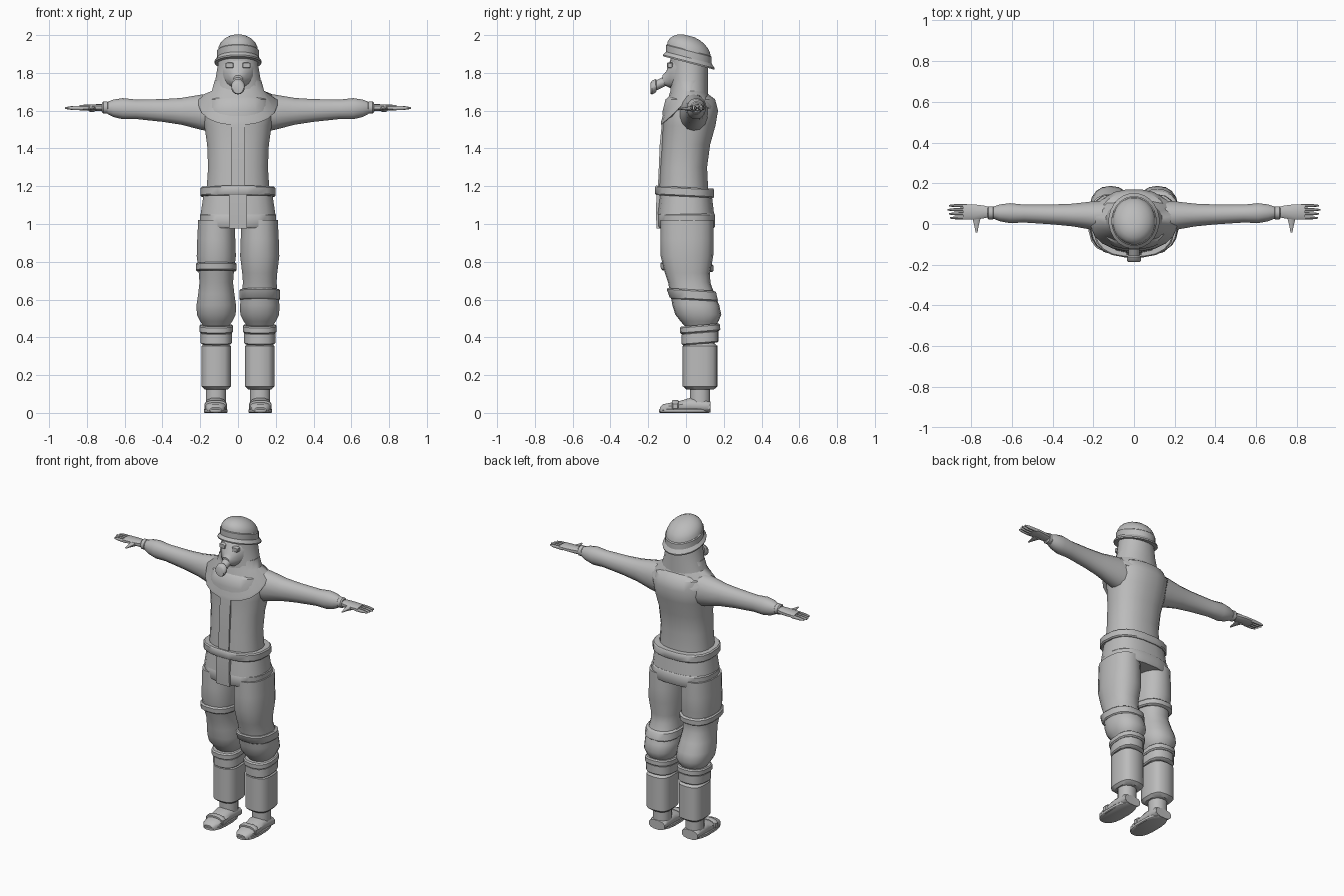
import bpy, bmesh, math
from mathutils import Vector

cube = bpy.data.objects.get("Cube")
if cube:
    bpy.data.objects.remove(cube)

shade = (.5, .5, .5, 1)
grey = bpy.data.materials.new("plain grey")
grey.use_nodes = True
grey.diffuse_color = shade
grey.node_tree.nodes["Principled BSDF"].inputs["Base Color"].default_value = shade


def finish(name, bm):
    bmesh.ops.recalc_face_normals(bm, faces=bm.faces)
    mesh = bpy.data.meshes.new(name)
    bm.to_mesh(mesh)
    bm.free()
    mesh.materials.append(grey)
    mesh.shade_smooth()
    mesh.set_sharp_from_angle(angle=math.radians(40))
    obj = bpy.data.objects.new(name, mesh)
    bpy.context.collection.objects.link(obj)


def skin(name, bm, loops):
    """Join successive loops of vertices and cap both ends."""
    for low, high in zip(loops, loops[1:]):
        for i in range(len(low)):
            j = (i + 1) % len(low)
            bm.faces.new((low[i], low[j], high[j], high[i]))
    bm.faces.new(loops[0])
    bm.faces.new(loops[-1])
    finish(name, bm)


def loft(name, axis, rings, shape, sides=16, power=2.3, side=1, slope=0, warp=None):
    """Skin rounded rings of (position, radius); shape gives centre and radii."""
    bm = bmesh.new()
    loops = []
    for t, radius in rings:
        u, v, width, depth = shape(t, radius)
        loop = []
        for i in range(sides):
            angle = math.tau * (i + .5) / sides
            c, s = math.cos(angle), math.sin(angle)
            a = u + width * math.copysign(abs(c) ** (2 / power), c)
            b = v + depth * math.copysign(abs(s) ** (2 / power), s)
            p = Vector({"X": (t, a, b), "Y": (a, t, b), "Z": (a, b, t)}[axis])
            if warp:
                warp(p)
            p.z += slope * p.y
            p.x *= side
            loop.append(bm.verts.new(p))
        loops.append(loop)
    skin(name, bm, loops)


def rim(start, end, radius, edge=.007):
    """Rings of a raised band with bevelled edges."""
    inner = radius - edge
    return [(start, inner), (start + edge, radius), (end - edge, radius), (end, inner)]


def ease(value):
    value = min(1, max(0, value))
    return value * value * (3 - 2 * value)


def oval(x, y, ratio):
    """Constant centre and constant proportion."""
    return lambda t, radius: (x, y, radius, radius * ratio)


def panel(name, rows, half_width):
    """Flat strip down the front, rows of (height, front y)."""
    bm = bmesh.new()
    loops = []
    for z, front in rows:
        back = front + .06
        corners = [(-half_width, back), (-half_width, front), (half_width, front), (half_width, back)]
        loops.append([bm.verts.new((x, y, z)) for x, y in corners])
    skin(name, bm, loops)


# Jacket body, belt and skirt
def torso(z, radius):
    return 0, .035 * ease((z - 1.3) / .3) - .012, radius, radius * .78


loft("jacket", "Z", [(1.15, .17), (1.3, .16), (1.42, .165), (1.52, .18),
                     (1.6, .19), (1.66, .17), (1.7, .1)], torso, 20)
loft("belt", "Z", rim(1.145, 1.195, .2), oval(0, -.007, .79), 20, 2.6, slope=-.05)
loft("jacket_skirt", "Z", [(1.05, .2), (1.15, .185)], oval(0, 0, .75), 20, 2.6)
loft("skirt_hem", "Z", rim(.98, 1.055, .204), oval(0, .005, .74), 20, 2.6)
panel("front_flap", [(.975, -.155), (1.06, -.16), (1.17, -.155)], .047)
panel("front_placket", [(1.17, -.15), (1.3, -.144), (1.42, -.139), (1.55, -.126)], .037)


# Hood with shoulder cape, its hem dipping at front and back
def dip_hem(p):
    if p.z < 1.7:
        reach = (p.y - .01) / .14
        p.z -= .145 * max(0, -reach) ** .8 + .075 * max(0, reach)


loft("shoulder_cape", "Z", [(1.67, .2), (1.672, .215), (1.69, .212), (1.705, .14), (1.76, .125)],
     oval(0, .013, .69), 20, 2.2, warp=dip_hem)
loft("hood", "Z", [(1.69, .145), (1.76, .122), (1.84, .108), (1.92, .1)],
     lambda z, radius: (0, .017, radius, .1), 20, 2.1)

# Helmet, tilted backwards
steps = [math.radians(a) for a in range(0, 90, 15)]
dome = [(1.92 + .083 * math.sin(a), .106 * math.cos(a)) for a in steps]
loft("helmet_crown", "Z", dome, oval(0, .015, 1.1), 24, 2, slope=-.26)
loft("helmet_band", "Z", rim(1.86, 1.924, .111, .004), oval(0, .015, 1.1), 24, 2, slope=-.26)
loft("helmet_brim", "Z", [(1.856, .1), (1.856, .124), (1.864, .125), (1.89, .107)],
     oval(0, .015, 1.1), 24, 2, slope=-.26)

# Breathing mask with drooping filter
loft("mask_face", "Y", [(-.05, .085), (-.085, .065), (-.105, .035), (-.125, .025)],
     lambda y, radius: (0, 1.74 + .8 * radius, radius, 1.1 * radius), 14)
loft("mask_stem", "Y", [(-.17, .026), (-.1, .028)], oval(0, 1.812, 1), 14, 2, slope=.5)
loft("mask_filter", "Y", rim(-.187, -.155, .036), oval(0, 1.812, 1), 14, 2, slope=.5)


# Centre lines of arm and leg
def arm(x, radius):
    return .035 + .03 * x, 1.583 + .045 * x, radius, radius * (1.36 - .4 * x)


def leg(z, radius):
    bend = ease((.78 - z) / .34)
    return .115, .005 + .07 * bend, radius, radius * (1.17 + .6 * max(0, z - .57))


def finger(y):
    return lambda x, radius: (y, 1.614, radius, radius * 1.3)


def shoe(y, height):
    return .118, height / 2, min(.058, height), height / 2


for name, s in (("left", 1), ("right", -1)):
    loft(name + "_lens", "Y", rim(-.1, -.07, .022, .004), oval(.045, 1.84, .7), 8, 5, s)

    # Sleeve, glove and fingers
    loft(name + "_sleeve", "X", [(.12, .08), (.2, .072), (.3, .057), (.4, .05), (.54, .045),
                                 (.61, .05), (.66, .042), (.69, .03)], arm, 14, 2.1, s)
    loft(name + "_cuff", "X", rim(.685, .72, .033), oval(.055, 1.617, 1), 12, 2, s)
    loft(name + "_palm", "X", [(.7, .024), (.74, .033), (.79, .039), (.84, .039)],
         lambda x, radius: (.059, 1.616, radius, .02 - .04 * (x - .7)), 10, 2.8, s)
    for k in range(4):
        tip = .915 - .006 * abs(k - 2)
        loft(name + "_finger", "X", [(.82, .009), (tip - .03, .008), (tip, .004)],
             finger(.03 + .02 * k), 8, 2, s)
    loft(name + "_thumb", "Y", [(-.042, .005), (-.01, .011), (.045, .026)],
         oval(.773, 1.61, .7), 8, 2, s)

    # Trouser leg with knee fold, shin guard and ankle
    loft(name + "_trousers", "Z", [(.46, .07), (.485, .086), (.52, .104), (.57, .106), (.63, .097),
                                   (.69, .09), (.74, .094), (.83, .105), (.92, .102), (1.02, .097)],
         leg, 18, 2.3, s)
    loft(name + "_calf_cuff", "Z", rim(.365, .43, .084) + rim(.425, .465, .091),
         leg, 14, 2.6, s, slope=.08, warp=lambda p: setattr(p, "z", p.z - .006))
    loft(name + "_shin_guard", "Z", rim(.125, .37, .079, .016), leg, 14, 3, s)
    loft(name + "_ankle", "Z", [(.04, .055), (.14, .055)], oval(.117, .075, 1), 12, 2.2, s)

    # Shoe
    loft(name + "_sole", "Z", rim(0, .022, .063, .004), oval(.118, -.007, 2.2), 16, 2.6, s)
    loft(name + "_shoe_upper", "Y", [(-.138, .03), (-.12, .047), (-.08, .055), (-.03, .065),
                                     (.02, .08), (.1, .075), (.13, .06)], shoe, 12, 2.5, s)
    loft(name + "_shoe_strap", "Y", rim(-.075, -.04, .062, .005),
         oval(.118, .035, .55), 12, 2.8, s)

# Leg straps, worn at different heights
loft("left_knee_strap", "Z", rim(.6, .655, .109), leg, 16, 2.5, slope=-.06)
loft("right_thigh_strap", "Z", rim(.75, .793, .11), leg, 16, 2.5, -1, slope=-.04)
